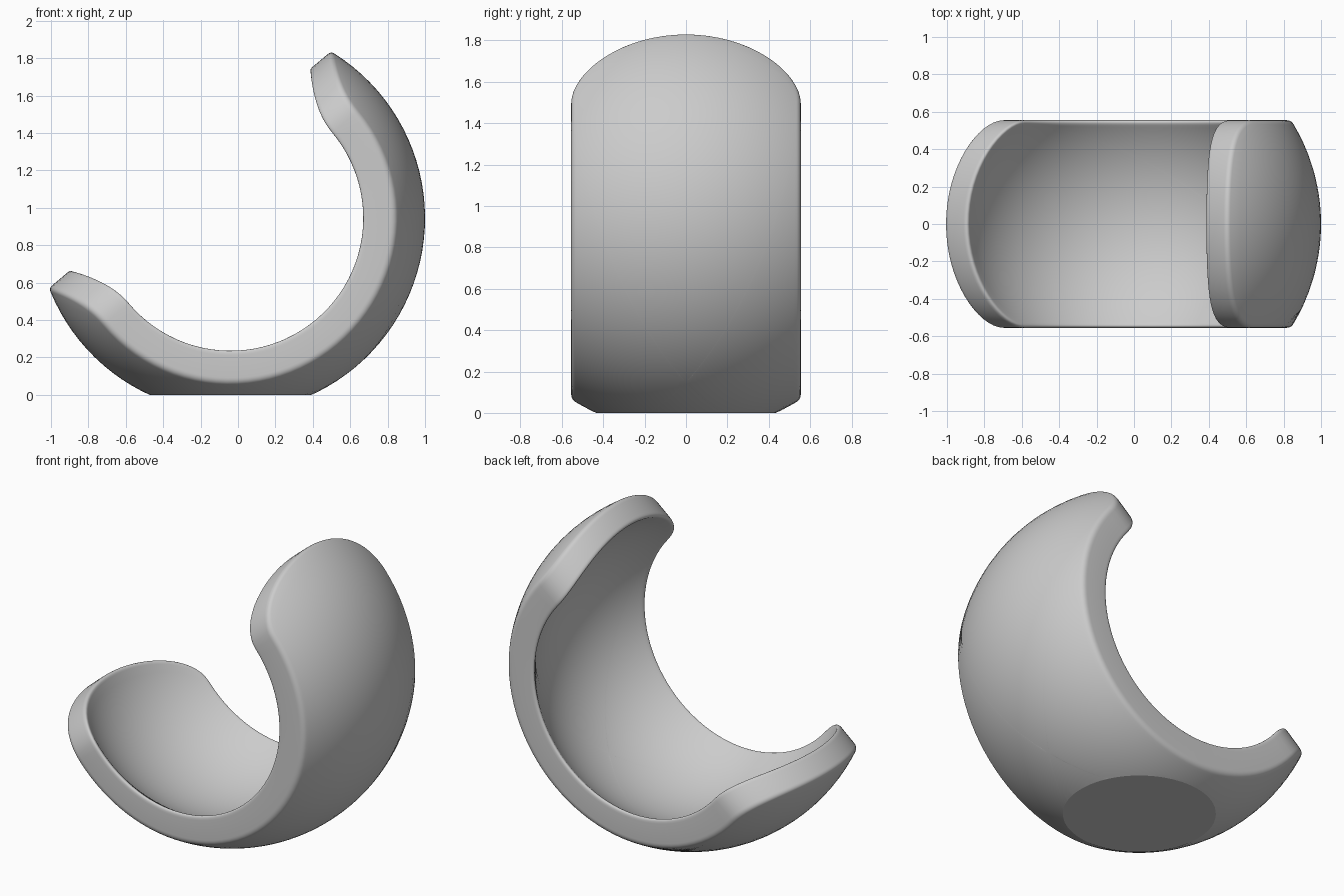
import bpy, bmesh
from math import sin, cos, pi, sqrt, radians
from mathutils import Vector

if "Cube" in bpy.data.objects:
    bpy.data.objects.remove(bpy.data.objects["Cube"])

R_OUT, R_IN = 1.04, 0.89           # outer and inner sphere radii
HALF_W, TIP = 0.555, 0.337         # half width of the band, reach of its elliptical ends
CENTRE = Vector((-0.04, 0, 0.945))
A = radians(130)                   # direction the opening faces
N = Vector((cos(A), 0, sin(A)))
T = Vector((sin(A), 0, -cos(A)))
Y = Vector((0, 1, 0))
FLAT, END, RINGS, STEPS = 48, 32, 32, 6


def rim_point(i, r, inset):
    """Point i of the band outline (straight sides, elliptical ends) on a sphere of radius r."""
    a, b = TIP - inset, HALF_W - inset
    half, k = divmod(i, FLAT + END)
    if k < FLAT:                   # flat side
        psi = pi * k / FLAT
        rad = sqrt(r * r - b * b)
        u, t, y = -rad * sin(psi), rad * cos(psi), b
    else:                          # rounded end
        th = pi * (k - FLAT) / END
        u, y = a * sin(th), b * cos(th)
        t = -sqrt(r * r - u * u - y * y)
    if half:
        t, y = -t, -y
    return N * u + T * t + Y * y


def quad(p0, p1, p2):
    """Points along a small rounded edge."""
    out = []
    for k in range(STEPS + 1):
        s = k / STEPS
        out.append([(1 - s) ** 2 * x + 2 * s * (1 - s) * y + s * s * z
                    for x, y, z in zip(p0, p1, p2)])
    return out


# Rim section as (radius, inset): rounded outer edge, then rounded inner edge
section = (quad((R_OUT, 0.02), (R_OUT, 0), (R_OUT - 0.022, 0)) +
           quad((R_IN + 0.03, 0), (R_IN, 0), (R_IN, 0.028)))

bm = bmesh.new()
COUNT = 2 * (FLAT + END)


def add_ring(points):
    return [bm.verts.new(CENTRE + p) for p in points]


def cap_rings(r, inset):
    """Rings on a sphere from its pole opposite the opening out to the rim."""
    rim = [rim_point(i, r, inset).normalized() for i in range(COUNT)]
    rings = []
    for j in range(1, RINGS):
        f = j / RINGS
        ring = []
        for d in rim:
            ang = (-N).angle(d)
            ring.append((-N * sin((1 - f) * ang) + d * sin(f * ang)) / sin(ang) * r)
        rings.append(add_ring(ring))
    return rings


# Shell: outer skin, rim, inner skin
rings = cap_rings(R_OUT, section[0][1])
rings += [add_ring([rim_point(i, r, e) for i in range(COUNT)]) for r, e in section]
rings += cap_rings(R_IN, section[-1][1])[::-1]
for r0, r1 in zip(rings, rings[1:]):
    for i in range(COUNT):
        j = (i + 1) % COUNT
        bm.faces.new((r0[i], r0[j], r1[j], r1[i]))
for ring, r in ((rings[0], R_OUT), (rings[-1], R_IN)):
    pole = bm.verts.new(CENTRE - N * r)
    for i in range(COUNT):
        bm.faces.new((pole, ring[i], ring[(i + 1) % COUNT]))

# Flat foot at z = 0
cut = bmesh.ops.bisect_plane(bm, geom=bm.verts[:] + bm.edges[:] + bm.faces[:], dist=1e-5,
                             plane_co=(0, 0, 0), plane_no=(0, 0, 1), clear_inner=True)
edges = [e for e in bm.edges if e.is_boundary]
bmesh.ops.holes_fill(bm, edges=edges, sides=0)
bmesh.ops.recalc_face_normals(bm, faces=bm.faces[:])
for f in bm.faces:
    f.smooth = True
for e in edges:
    e.smooth = False

mesh = bpy.data.meshes.new("open_shell")
bm.to_mesh(mesh)
bm.free()
bpy.context.collection.objects.link(bpy.data.objects.new("open_shell", mesh))
